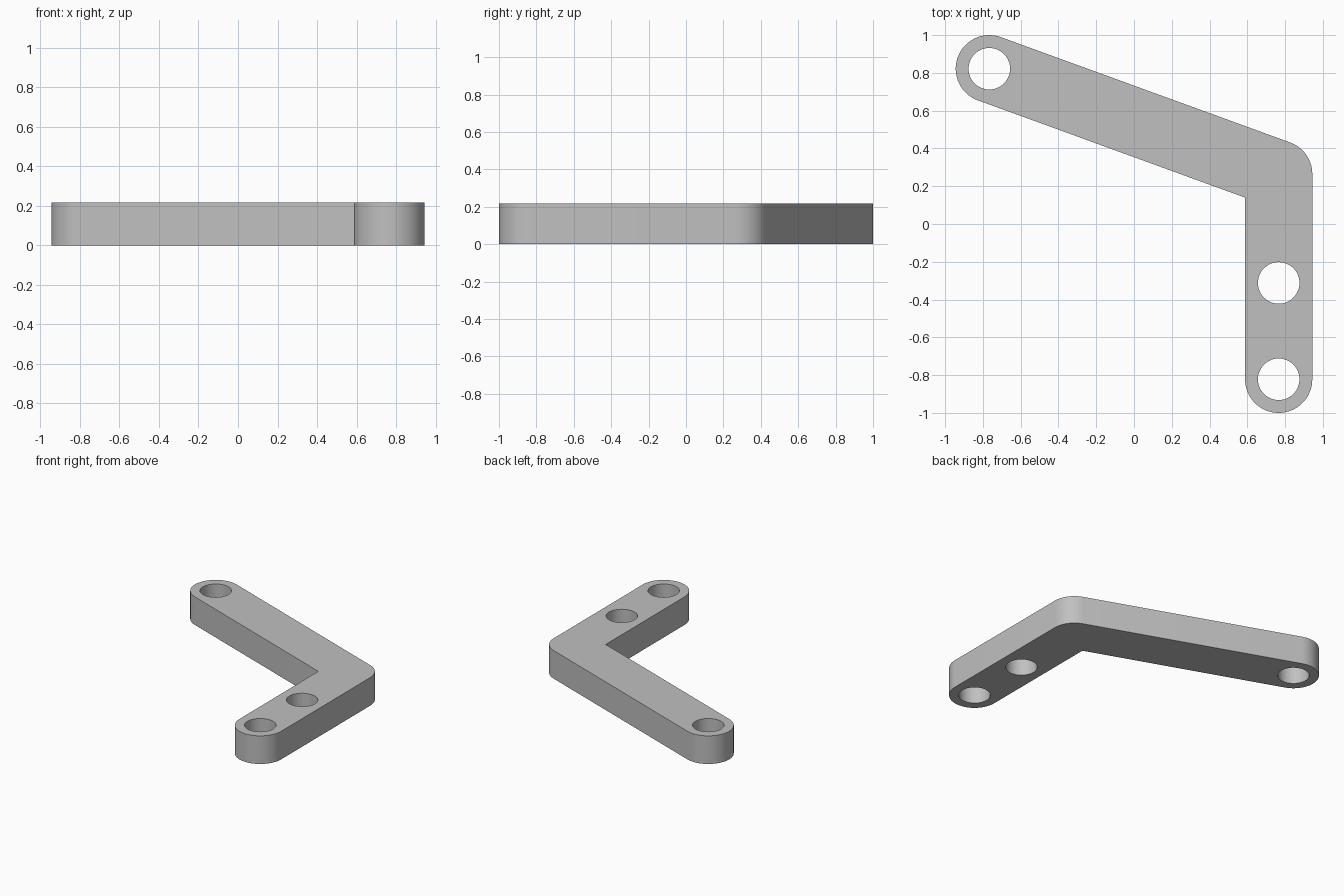
import bpy
import bmesh
from math import radians, cos, sin, tan
from mathutils import Vector

cube = bpy.data.objects.get("Cube")
if cube:
    bpy.data.objects.remove(cube, do_unlink=True)

RADIUS, HOLE, HEIGHT = 0.178, 0.11, 0.217
SLOPE = 20  # tilt of the long arm in degrees

# Centres of the arm ends, the elbow and the middle hole
long_end = Vector((-0.766, 0.822))
short_end = Vector((0.766, -0.822))
middle = Vector((0.766, -0.312))
elbow = Vector((0.766, long_end.y - 2 * 0.766 * tan(radians(SLOPE))))


def arc(centre, radius, start, end, steps):
    angles = [radians(start + (end - start) * i / steps) for i in range(steps + 1)]
    return [centre + radius * Vector((cos(a), sin(a))) for a in angles]


def add_loop(bm, points):
    verts = [bm.verts.new((p.x, p.y, 0)) for p in points]
    return [bm.edges.new((v, verts[i - 1])) for i, v in enumerate(verts)]


# Outline: rounded short end, rounded outer elbow, rounded long end, sharp inner corner
bend = radians(90 - SLOPE)
inner = elbow + Vector((-RADIUS, -RADIUS * tan(bend / 2)))
outline = (arc(short_end, RADIUS, -180, 0, 32)
           + arc(elbow, RADIUS, 0, 90 - SLOPE, 14)
           + arc(long_end, RADIUS, 90 - SLOPE, 270 - SLOPE, 32)
           + [inner])

# Flat plate with holes, extruded to full thickness
bm = bmesh.new()
edges = add_loop(bm, outline)
for centre in (long_end, middle, short_end):
    edges += add_loop(bm, arc(centre, HOLE, 0, 360, 48)[:-1])
bmesh.ops.triangle_fill(bm, edges=edges, use_beauty=True, normal=(0, 0, 1))
result = bmesh.ops.extrude_face_region(bm, geom=bm.faces[:], use_keep_orig=True)
top = [g for g in result["geom"] if isinstance(g, bmesh.types.BMVert)]
bmesh.ops.translate(bm, verts=top, vec=(0, 0, HEIGHT))
bmesh.ops.recalc_face_normals(bm, faces=bm.faces[:])

mesh = bpy.data.meshes.new("angled_bracket")
bm.to_mesh(mesh)
bm.free()
bracket = bpy.data.objects.new("angled_bracket", mesh)
bpy.context.collection.objects.link(bracket)

# Plain grey finish
grey = bpy.data.materials.new("plain_grey")
grey.use_nodes = True
colour = (0.53, 0.53, 0.53, 1)
grey.diffuse_color = colour
grey.node_tree.nodes["Principled BSDF"].inputs["Base Color"].default_value = colour
mesh.materials.append(grey)

# Smooth curved walls with crisp rims
bpy.ops.object.select_all(action="DESELECT")
bracket.select_set(True)
bpy.context.view_layer.objects.active = bracket
bpy.ops.object.shade_smooth_by_angle(angle=radians(30))
